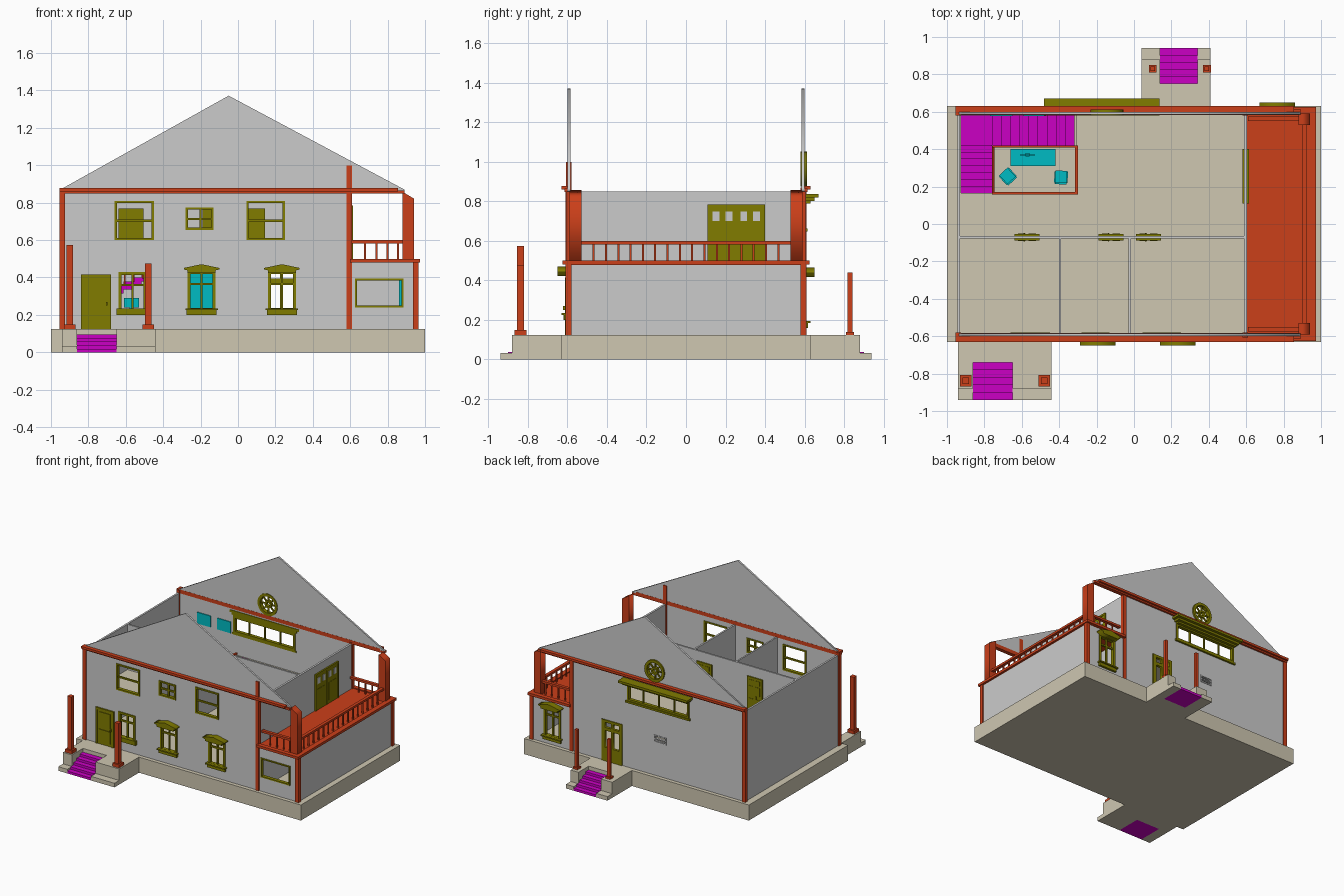
import bpy, bmesh, math
from mathutils import Matrix, Vector

COL = dict(stone=(.62, .57, .44, 1), red=(.6, .05, .01, 1), olive=(.22, .2, .0, 1),
           magenta=(.6, .0, .55, 1), cyan=(0, .5, .55, 1))
mats = {}
for k, c in COL.items():
    mats[k] = bpy.data.materials.new(k)
    mats[k].diffuse_color = c

def finish(name, bm, col):
    bmesh.ops.recalc_face_normals(bm, faces=bm.faces)
    me = bpy.data.meshes.new(name)
    bm.to_mesh(me)
    bm.free()
    if col:
        me.materials.append(mats[col])
    ob = bpy.data.objects.new(name, me)
    bpy.context.collection.objects.link(ob)
    return ob

def boxes(name, col, items, xf=Matrix()):
    """One object made of boxes (x0,x1,y0,y1,z0,z1)."""
    bm = bmesh.new()
    for x0, x1, y0, y1, z0, z1 in items:
        m = Matrix.Translation(((x0+x1)/2, (y0+y1)/2, (z0+z1)/2)) @ Matrix.Diagonal((abs(x1-x0), abs(y1-y0), abs(z1-z0), 1))
        bmesh.ops.create_cube(bm, size=1, matrix=xf @ m)
    return finish(name, bm, col)

def rect(a, b, c, d):
    return [(a, c), (b, c), (b, d), (a, d)]

def circle(x, z, r, n=24):
    return [(x+r*math.cos(2*math.pi*i/n), z+r*math.sin(2*math.pi*i/n)) for i in range(n)]

def panel(name, col, axis, lo, hi, outer, holes=()):
    """Flat outline with holes, extruded between lo and hi on an axis."""
    cu = bpy.data.curves.new(name, 'CURVE')
    cu.dimensions, cu.fill_mode, cu.extrude = '2D', 'BOTH', (hi-lo)/2
    for pts in [outer, *holes]:
        s = cu.splines.new('POLY')
        s.points.add(len(pts)-1)
        for p, q in zip(s.points, pts):
            p.co = (q[0], q[1], 0, 1)
        s.use_cyclic_u = True
    tmp = bpy.data.objects.new(name, cu)
    bpy.context.collection.objects.link(tmp)
    bpy.context.view_layer.update()
    me = bpy.data.meshes.new_from_object(tmp.evaluated_get(bpy.context.evaluated_depsgraph_get()))
    bpy.data.objects.remove(tmp)
    bm = bmesh.new()
    bm.from_mesh(me)
    mid = (lo+hi)/2
    for v in bm.verts:
        u, w, t = v.co
        v.co = {'x': (t+mid, u, w), 'y': (u, t+mid, w), 'z': (u, w, t+mid)}[axis]
    bmesh.ops.remove_doubles(bm, verts=bm.verts, dist=1e-5)
    return finish(name, bm, col)

def beam(name, col, a, b, w=.012):
    a, b = Vector(a), Vector(b)
    m = Matrix.Translation((a+b)/2) @ (b-a).to_track_quat('X', 'Z').to_matrix().to_4x4()
    l = (b-a).length/2
    boxes(name, col, [(-l, l, -w/2, w/2, -w/2, w/2)], m)

# foundation, porches with recessed steps
found = [(-1, 1, -.63, .63, 0, .125)]
for tag, s, x0, x1, a, b, yi in (('front', -1, -.94, -.44, -.86, -.65, .74), ('back', 1, .04, .41, .14, .34, .75)):
    for u, v in ((x0, a), (b, x1)):
        found += [(u, v, s*.63, s*.88, 0, .125), (u, v, s*.88, s*.94, 0, .033)]
    found.append((a, b, s*.63, s*yi, 0, .125))
    d = (.94-yi)/5
    boxes(tag+'_porch_steps', 'magenta', [(a, b, s*yi, s*(.94-i*d), i*.019, (i+1)*.019) for i in range(5)])
boxes('foundation', 'stone', found)

# porch posts on square bases
def post(name, x, y, top, w, bw, bh):
    boxes(name, 'red', [(x-bw, x+bw, y-bw, y+bw, .125, .125+bh), (x-w, x+w, y-w, y+w, .125, top)])
post('front_post_left', -.9, -.838, .575, .018, .03, .025)
post('front_post_right', -.48, -.838, .475, .018, .03, .025)
for x in (.1, .39):
    post('back_post', x, .83, .44, .012, .021, .015)

# front and back walls with gables and window openings
outline = [(-.94, .125), (.95, .125), (.95, .485), (.6, .485), (.6, .85), (.89, .85), (.89, .87), (-.05, 1.372), (-.95, .87), (-.94, .85)]
F = [(-.64, -.49, .2, .43), (-.27, -.12, .22, .435), (.16, .31, .22, .435), (-.66, -.45, .6, .81),
     (-.28, -.13, .655, .775), (.045, .25, .6, .81), (.625, .885, .24, .395)]
B = [(.69, .84, .18, .43), (-.45, .1, .66, .795), (.15, .32, .13, .45), (-.24, -.14, .395, .445)]
inset = lambda r: rect(r[0]+.008, r[1]-.008, r[2]+.008, r[3]-.008)
panel('front_wall', None, 'y', -.6, -.585, outline, [inset(r) for r in F])
panel('back_wall', None, 'y', .585, .6, outline, [inset(r) for r in B] + [circle(-.145, .965, .08)])

# side and inner walls
boxes('walls', None, [(-.945, -.93, -.585, .585, .125, .85), (.94, .955, -.585, .585, .125, .48),
                      (.588, .604, -.585, .585, .48, .85), (-.93, .588, -.077, -.063, .485, .85),
                      (-.402, -.39, -.585, -.077, .485, .85), (-.03, -.016, -.585, -.077, .485, .85),
                      (.588, .604, -.585, .585, .125, .47), (.604, .94, -.08, -.065, .125, .47)])
panel('upper_floor', 'stone', 'z', .468, .486, rect(-.93, .6, -.585, .585), [rect(-.925, -.31, .165, .58)])

# windows: frame plus bars
def window(name, r, s, vs=(), hs=(), w=.016, sill=0, full=True):
    x0, x1, z0, z1 = r
    y0, y1 = s*.58, s*.608
    it = [(x0, x0+w, y0, y1, z0, z1), (x1-w, x1, y0, y1, z0, z1), (x0, x1, y0, y1, z0, z0+w), (x0, x1, y0, y1, z1-w, z1)]
    ya, yb = s*.586, s*.6
    it += [(x-.005, x+.005, ya, yb, z0 if full else hs[0], z1) for x in vs] + [(x0, x1, ya, yb, z-.006, z+.006) for z in hs]
    if sill:
        it += [(x0-.005, x1+.005, y0, s*.618, z0-.02, z0+.015), (x0-.012, x1+.012, y0, s*.63, z0+.005, z0+.015)]
    boxes(name, 'olive', it)

def pediment(r, s):
    c, h, z = (r[0]+r[1])/2, (r[1]-r[0])/2+.02, r[3]
    a, b = sorted((s*.59, s*.65))
    panel('window_pediment', 'olive', 'y', a, b, [(c-h+.02, z-.012), (c+h-.02, z-.012), (c+h-.02, z+.003), (c+h, z+.008),
          (c+h, z+.016), (c, z+.036), (c-h, z+.016), (c-h, z+.008), (c-h+.02, z+.003)])

window('front_window_1', F[0], -1, [-.565], [.36], sill=0)
boxes('front_window_1_sill', 'olive', [(-.65, -.48, -.58, -.62, .2, .235)])
for r in F[1:3]:
    window('front_window', r, -1, [(r[0]+r[1])/2], [.365], sill=1)
    pediment(r, -1)
for r in (F[3], F[5]):
    window('upper_window', r, -1, (), [.703], .012)
window('upper_small_window', F[4], -1, [-.2], [.713], .012)
window('balcony_room_window', F[6], -1, (), (), .01)
window('back_window', B[0], 1, [.765], [.355], sill=1)
pediment(B[0], 1)
window('back_wide_window', B[1], 1, [-.3125, -.175, -.0375])
boxes('wide_window_lintel', 'olive', [(-.45, .1, .58, .63, .79, .803), (-.465, .115, .58, .65, .803, .82), (-.48, .135, .58, .672, .82, .838)])
boxes('wide_window_sill', 'olive', [(-.46, .11, .58, .615, .647, .662)])

# slotted vent
boxes('back_vent', None, [(-.245, -.135, .585, .604, z, z+.009) for z in (.39, .415, .44)] +
      [(x, x+.01, .585, .604, .39, .449) for x in (-.245, -.145)])

# wheel window in the gable
panel('round_window_rim', 'olive', 'y', .58, .612, circle(-.145, .965, .088), [circle(-.145, .965, .066)])
panel('round_window_hub', 'olive', 'y', .586, .61, circle(-.145, .965, .03), [circle(-.145, .965, .015)])
for i in range(8):
    a = math.pi*i/4
    c, s = math.cos(a), math.sin(a)
    beam('round_window_spoke', 'olive', (-.145+.025*c, .597, .965+.025*s), (-.145+.07*c, .597, .965+.07*s), .01)

# doors
boxes('front_door', 'olive', [(-.84, -.68, -.585, -.606, .125, .415), (-.84, -.825, -.59, -.612, .125, .415),
      (-.695, -.68, -.59, -.612, .125, .415), (-.84, -.68, -.59, -.612, .4, .415), (-.81, -.71, -.6, -.611, .27, .385),
      (-.81, -.71, -.6, -.611, .145, .245), (-.705, -.698, -.6, -.622, .25, .27)])
panel('back_door', 'olive', 'y', .586, .608, rect(.145, .325, .125, .455),
      [rect(a, a+.055, c, d) for a in (.17, .24) for c, d in ((.235, .37), (.395, .435))])
for i, x in enumerate((-.64, -.19, .01)):
    s = [(x, x+.135, -.088, -.053, .486, .77), (x+.05, x+.056, -.093, -.048, .6, .625)]
    s += [(x+a, x+a+.04, -.091, -.05, c, d) for a in (.02, .075) for c, d in ((.51, .6), (.63, .7), (.715, .75))]
    boxes('inner_door', 'olive', s)
leaf = [(.582, .612, .11, .4, .49, .78), (.58, .616, .11, .122, .49, .785), (.58, .616, .388, .4, .49, .785), (.58, .616, .11, .4, .77, .785),
        (.58, .616, .251, .259, .49, .77)]
boxes('balcony_double_door', 'olive', leaf)
boxes('balcony_door_panes', None, [(.58, .6145, y, y+.035, .7, .75) for y in (.135, .2, .275, .34)])
boxes('balcony_door_panels', 'olive', [(.58, .6145, y, y+.1, .52, .66) for y in (.135, .275)])

# red corner posts, eaves beams, balcony
trim = []
for s in (-1, 1):
    trim += [(-.955, -.925, s*.58, s*.61, .125, .87), (.935, .965, s*.58, s*.61, .125, .485),
             (.58, .61, s*.58, s*.608, .125, 1.0 if s < 0 else .86)]
    for z0, z1, y in ((.848, .86, .615), (.86, .878, .63)):
        trim.append((-.955, .855, s*.584, s*y, z0, z1))
    trim.append((.855, .89, s*.584, s*.615, .848, .866))
boxes('red_trim', 'red', trim)
boxes('balcony_deck', 'red', [(.604, .955, -.6, .6, .478, .492), (.6, .972, -.625, -.59, .48, .5), (.6, .972, .59, .625, .48, .5), (.93, .972, -.625, .625, .48, .5)])
for s in (-1, 1):
    a, b = sorted((s*.53, s*.59))
    panel('balcony_post', 'red', 'y', a, b, [(.88, .49), (.94, .49), (.94, .822), (.88, .858)])
rail = [(.9, .925, -.53, .53, .583, .6)] + [(.907, .917, y-.005, y+.005, .49, .59) for y in [-.53+i*1.06/17 for i in range(1, 17)]]
for s in (-1, 1):
    rail += [(.61, .88, s*.55, s*.575, .583, .6)] + [(x, x+.01, s*.557, s*.567, .49, .59) for x in (.675, .735, .795, .85)]
boxes('balcony_railing', 'red', rail)

# inner staircase: up along the left wall, landing, then along the back wall
r = .36/17
st = [(-.925, -.76, .165+i*.0364, .165+(i+1)*.0364, max(.125, .125+(i-1)*r), .125+(i+1)*r) for i in range(7)]
st.append((-.925, -.76, .42, .58, .125+6*r, .125+8*r))
st += [(-.76+i*.049, -.76+(i+1)*.049, .42, .58, .125+(i+7)*r, .125+(i+9)*r) for i in range(9)]
boxes('staircase', 'magenta', st)
well = [(-.76, -.3, .158, .172, .585, .6), (-.315, -.3, .158, .42, .585, .6)]
well += [(-.755+i*.0495, -.747+i*.0495, .161, .169, .486, .59) for i in range(10)]
well += [(-.311, -.304, .2+i*.05, .207+i*.05, .486, .59) for i in range(5)]
boxes('stairwell_railing', 'red', well)
beam('flight_rail_low', 'red', (-.753, .165, .24), (-.753, .415, .39))
beam('flight_rail_high', 'red', (-.753, .415, .39), (-.308, .415, .59))
boxes('flight_balusters', 'red', [(-.757+i*.049, -.749+i*.049, .411, .419, .29+i*r, .39+i*.022) for i in range(9)])

# furniture
boxes('desk', 'cyan', [(-.66, -.42, .31, .4, .215, .225), (-.655, -.6, .32, .395, .125, .215), (-.48, -.425, .32, .395, .125, .215),
                       (-.61, -.53, .365, .372, .24, .29), (-.58, -.56, .36, .38, .225, .245), (-.6, -.54, .325, .345, .225, .23)])
for x, y, ang in ((-.675, .255, .75), (-.39, .25, -.05)):
    m = Matrix.Translation((x, y, .125)) @ Matrix.Rotation(ang, 4, 'Z')
    boxes('chair', 'cyan', [(-.032, .032, -.035, .035, .05, .065), (-.032, .032, -.038, -.028, .05, .14), (-.036, -.028, -.03, .03, .06, .09),
          (.028, .036, -.03, .03, .06, .09)] + [(a, a+.008, b, b+.008, 0, .05) for a in (-.03, .022) for b in (-.033, .025)], m)
boxes('pictures', 'cyan', [(-.77, -.65, .578, .586, .65, .74), (-.59, -.47, .578, .586, .65, .74)])
boxes('tall_cupboard', 'cyan', [(-.27, -.13, .3, .4, .125, .43), (-.26, -.205, .293, .3, .14, .41), (-.195, -.14, .293, .3, .14, .41)])
boxes('low_unit', 'cyan', [(.66, .86, -.2, -.09, .125, .25), (.86, .93, -.3, -.09, .125, .39)])
